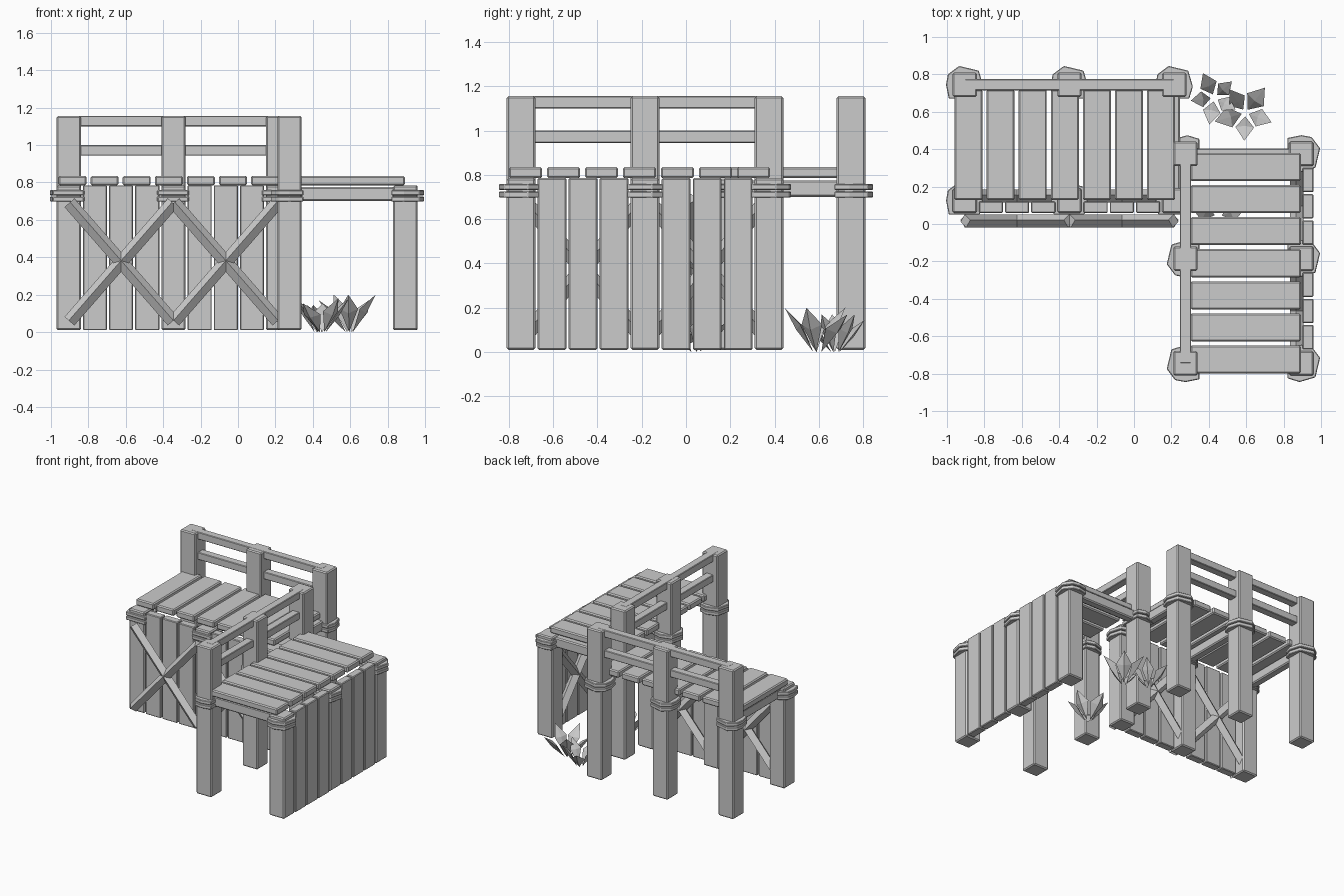
import bpy, bmesh, math
from mathutils import Matrix, Vector

if "Cube" in bpy.data.objects:
    bpy.data.objects.remove(bpy.data.objects["Cube"])

grey = bpy.data.materials.new("plain_grey")
grey.use_nodes = True
grey.diffuse_color = (0.6, 0.6, 0.6, 1)
grey.node_tree.nodes["Principled BSDF"].inputs["Base Color"].default_value = (0.6, 0.6, 0.6, 1)


def finish(bm, name, matrix=Matrix(), bevel=0):
    bmesh.ops.recalc_face_normals(bm, faces=bm.faces)
    mesh = bpy.data.meshes.new(name)
    bm.to_mesh(mesh)
    bm.free()
    mesh.materials.append(grey)
    ob = bpy.data.objects.new(name, mesh)
    bpy.context.collection.objects.link(ob)
    ob.matrix_world = matrix
    if bevel:
        mod = ob.modifiers.new("worn_edges", 'BEVEL')
        mod.width, mod.segments = bevel, 1
    return ob


def box(name, centre, size, matrix, turn=Matrix(), bevel=0.008):
    bm = bmesh.new()
    bmesh.ops.create_cube(bm, size=1, matrix=Matrix.Translation(centre) @ turn
                          @ Matrix.Diagonal((*size, 1)))
    return finish(bm, name, matrix, bevel)


# Rope band: irregular ring slab around a post
BAND = [(-0.1, 0.0), (-0.09, 0.055), (-0.03, 0.1), (0.075, 0.075),
        (0.1, -0.01), (0.08, -0.075), (-0.085, -0.075)]


def band(name, u, v, z, height, matrix, half_turn):
    s = -1 if half_turn else 1
    bm = bmesh.new()
    face = bm.faces.new([bm.verts.new((u + s * x, v + s * y, z)) for x, y in BAND])
    top = bmesh.ops.extrude_face_region(bm, geom=[face])
    bmesh.ops.translate(bm, vec=(0, 0, height),
                        verts=[e for e in top["geom"] if isinstance(e, bmesh.types.BMVert)])
    finish(bm, name, matrix, 0.004)


def cross(name, u, v, matrix):
    # Two tilted bars crossing on a wall span
    for side in (-1, 1):
        turn = Matrix.Rotation(side * math.atan2(0.63, 0.55), 4, 'Y') @ Matrix.Rotation(0.65, 4, 'X')
        box(name, (u, v, 0.375), (0.84, 0.05, 0.05), matrix, turn, 0)


def platform(label, matrix, outer_braces):
    for u in (-0.56, 0, 0.56):
        # Tall rail posts, low front posts and the cross beams joining them
        box(label + "_tall_post", (u, 0.31, 0.5825), (0.13, 0.13, 1.145), matrix)
        box(label + "_low_post", (u, -0.31, 0.3975), (0.13, 0.13, 0.775), matrix)
        box(label + "_beam", (u, 0, 0.738), (0.06, 0.56, 0.075), matrix)
        for z in (0.697, 0.731):
            band(label + "_tall_band", u, 0.31, z, 0.028, matrix, False)
            band(label + "_low_band", u, -0.31, z, 0.028, matrix, not outer_braces)
    # Guard rails
    for z in (0.972, 1.128):
        box(label + "_rail", (0, 0.31, z), (1.12, 0.06, 0.056), matrix, bevel=0.004)
    # Deck boards
    for i in range(-3, 4):
        box(label + "_deck_board", (i * 0.1715 - 0.025, -0.012, 0.81), (0.15, 0.59, 0.05), matrix)
    # Wall planks and crossed braces
    for side in (-1, 1):
        for u in (0.14, 0.28, 0.42):
            box(label + "_wall_plank", (side * u, -0.345, 0.3975), (0.129, 0.06, 0.775), matrix, bevel=0.005)
        cross(label + "_inner_brace", side * 0.28, -0.285, matrix)
        if outer_braces:
            cross(label + "_outer_brace", side * 0.28, -0.418, matrix)


platform("back_platform", Matrix.Translation((-0.345, 0.435, 0)), True)
platform("side_platform", Matrix.Translation((0.585, -0.185, 0))
         @ Matrix.Rotation(math.pi / 2, 4, 'Z'), False)


# Plants: spreading folded leaves
def plant(name, x, y, reach, height, start, count=5):
    bm = bmesh.new()
    for i in range(count):
        spin = Matrix.Rotation(start + i * math.tau / count, 3, 'Z')
        r = reach * (1 if i % 2 else 0.88)
        h = height * (0.85 if i % 2 else 1)
        pts = [(0.02, 0, 0), (0.52 * r, 0.33 * r, 0.62 * h), (0.52 * r, -0.33 * r, 0.62 * h),
               (0.47 * r, 0, 0.6 * h), (0.65 * r, 0, 0.5 * h), (r, 0, h)]
        base, left, right, inner, outer, tip = [bm.verts.new(spin @ Vector(p)) for p in pts]
        for mid in (inner, outer):
            for edge in (left, right):
                bm.faces.new((base, edge, mid))
                bm.faces.new((edge, tip, mid))
    finish(bm, name, Matrix.Translation((x, y, 0)))


plant("large_plant", 0.595, 0.595, 0.17, 0.2, -0.35)
plant("small_plant", 0.43, 0.675, 0.145, 0.17, 0.75)
plant("shaded_plant", 0.45, 0.04, 0.17, 0.18, 0.3)
